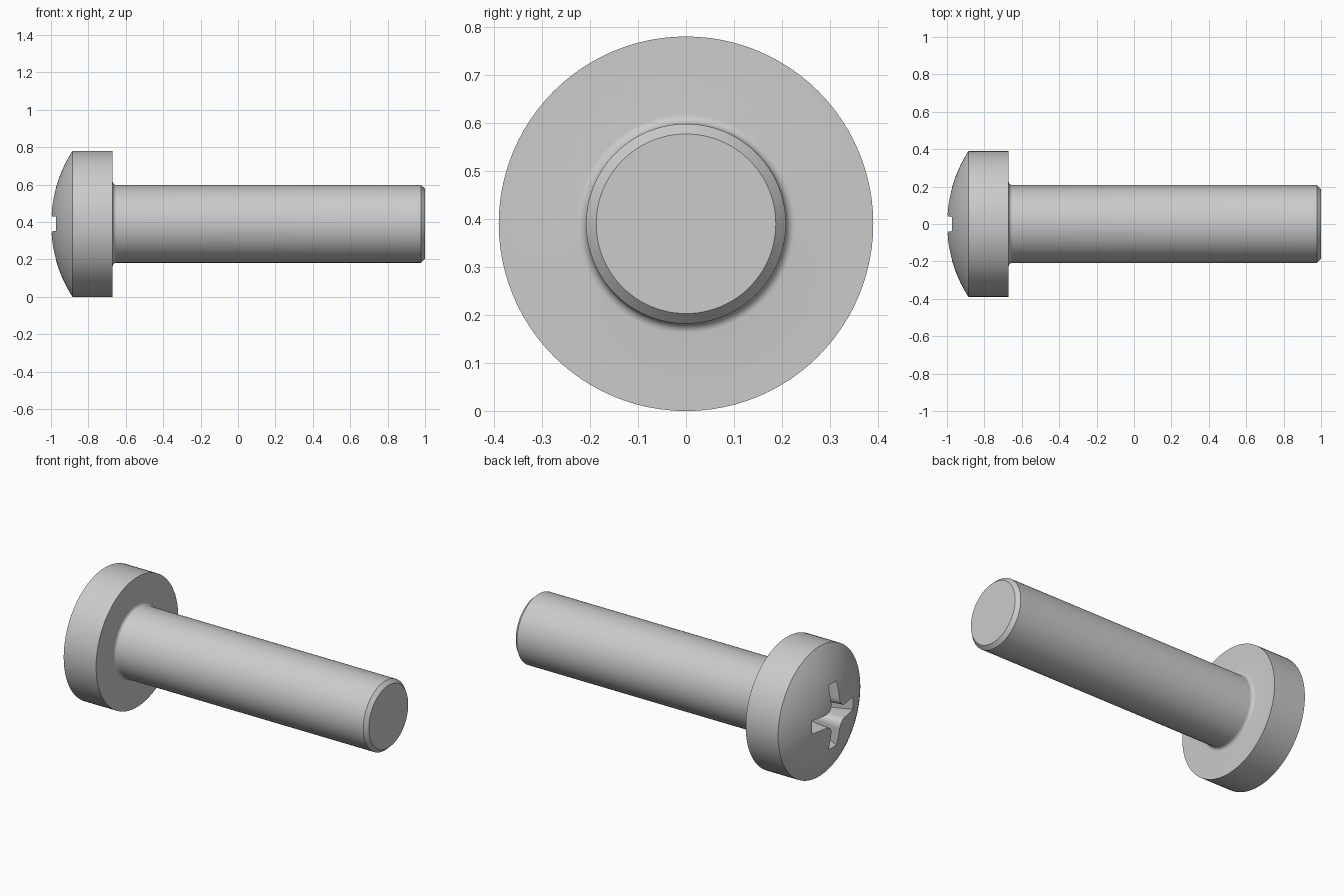
import bpy, bmesh, math
from mathutils import Matrix, Vector

cube = bpy.data.objects.get("Cube")
if cube:
    bpy.data.objects.remove(cube, do_unlink=True)

HEAD_R, SHANK_R = 0.39, 0.208
RIM_X, SEAT_X = -0.885, -0.67
SEGMENTS = 96

steel = bpy.data.materials.new("grey steel")
steel.use_nodes = True
colour = (0.6, 0.6, 0.6, 1)
steel.diffuse_color = colour
steel.node_tree.nodes["Principled BSDF"].inputs["Base Color"].default_value = colour


def make_object(name, bm):
    bmesh.ops.recalc_face_normals(bm, faces=bm.faces)
    mesh = bpy.data.meshes.new(name)
    bm.to_mesh(mesh)
    bm.free()
    mesh.materials.append(steel)
    obj = bpy.data.objects.new(name, mesh)
    bpy.context.collection.objects.link(obj)
    obj.location.z = HEAD_R
    return obj


def arc(cx, cy, r, start, end, steps):
    angles = [math.radians(start + (end - start) * i / steps) for i in range(steps + 1)]
    return [(cx + r * math.cos(a), cy + r * math.sin(a)) for a in angles]


# Screw profile (x, radius): domed head, fillet under the head, shank, end chamfer
sag = RIM_X + 1
dome_r = (HEAD_R ** 2 + sag ** 2) / (2 * sag)
rim_angle = math.degrees(math.asin(HEAD_R / dome_r))
profile = arc(dome_r - 1, 0, dome_r, 180, 180 - rim_angle, 14)
profile[0] = (-1, 0)
profile += [(SEAT_X, HEAD_R)]
profile += arc(SEAT_X + 0.02, SHANK_R + 0.02, 0.02, 180, 270, 6)
profile += [(0.978, SHANK_R), (1, 0.187), (1, 0)]

bm = bmesh.new()
verts = [bm.verts.new((x, 0, r)) for x, r in profile]
edges = [bm.edges.new(pair) for pair in zip(verts, verts[1:])]
bmesh.ops.spin(bm, geom=verts + edges, cent=(0, 0, 0), axis=(1, 0, 0),
               angle=math.tau, steps=SEGMENTS, use_duplicate=False)
bmesh.ops.remove_doubles(bm, verts=bm.verts, dist=0.0005)
screw = make_object("screw", bm)

# Tapered cross-shaped recess with rounded inner corners
def cross_ring(bm, x, reach, half, corner):
    quarter = [(reach, -half), (reach, half)]
    quarter += arc(half + corner, half + corner, corner, 270, 180, 5)
    ring = []
    for k in range(4):
        turn = Matrix.Rotation(k * math.pi / 2, 3, "X")
        ring += [bm.verts.new(turn @ Vector((x, y, z))) for y, z in quarter]
    return ring


bm = bmesh.new()
outer = cross_ring(bm, -1.05, 0.23, 0.042, 0.05)
inner = cross_ring(bm, -0.78, 0.10, 0.03, 0.035)
bm.faces.new(outer)
bm.faces.new(inner)
for i in range(len(outer)):
    j = (i + 1) % len(outer)
    bm.faces.new((outer[i], outer[j], inner[j], inner[i]))
cutter = make_object("recess_cutter", bm)

cut = screw.modifiers.new("cross recess", "BOOLEAN")
cut.operation = "DIFFERENCE"
cut.solver = "EXACT"
cut.object = cutter
bpy.context.view_layer.objects.active = screw
bpy.ops.object.select_all(action="DESELECT")
screw.select_set(True)
bpy.ops.object.modifier_apply(modifier=cut.name)
bpy.data.objects.remove(cutter, do_unlink=True)
bpy.ops.object.shade_smooth_by_angle(angle=math.radians(30))
